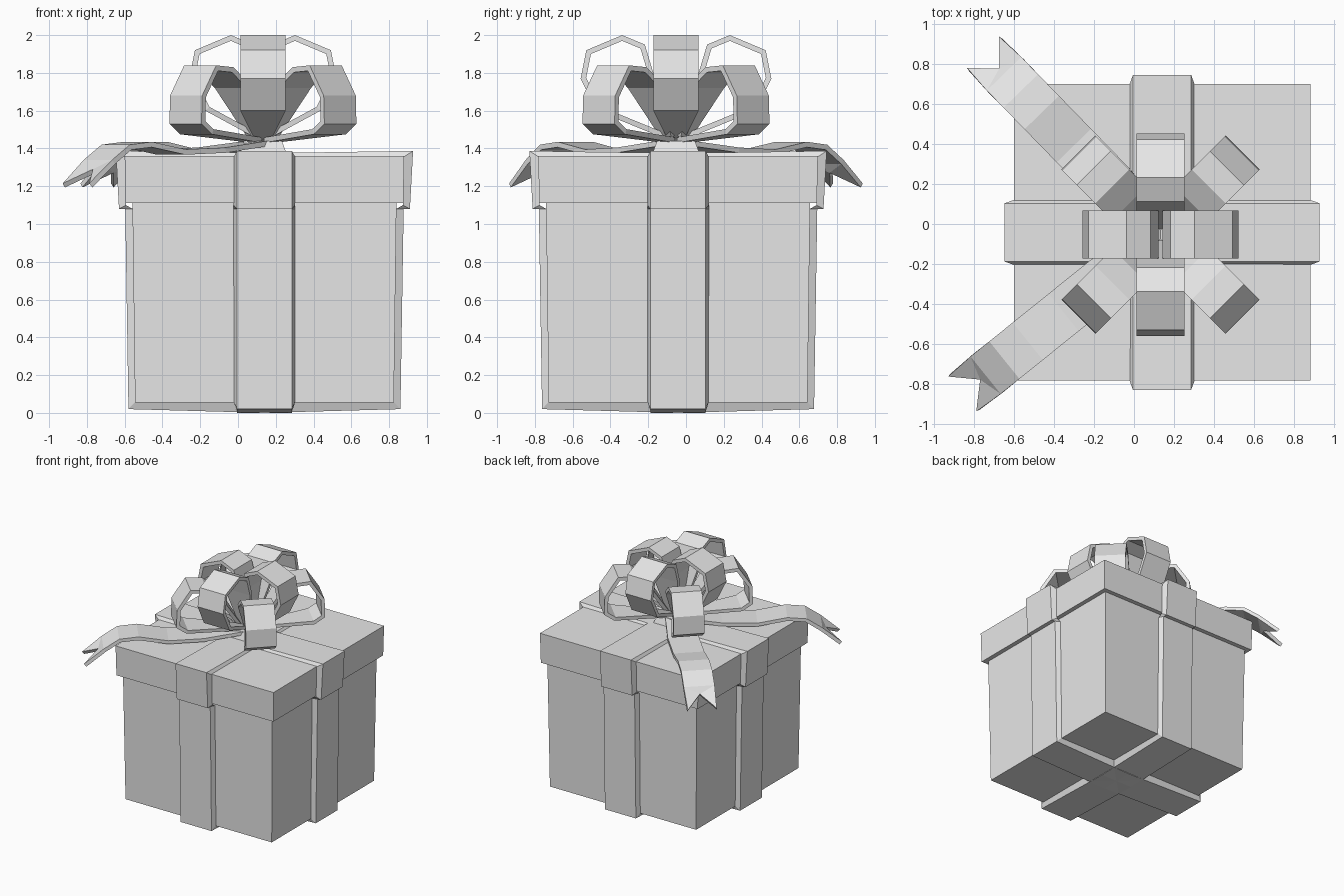
import bpy
import math
from mathutils import Vector

old = bpy.data.objects.get("Cube")
if old:
    bpy.data.objects.remove(old, do_unlink=True)

# One plain material
grey = bpy.data.materials.new("light_grey")
grey.use_nodes = True
grey.diffuse_color = (0.8, 0.8, 0.8, 1)
grey.node_tree.nodes["Principled BSDF"].inputs["Base Color"].default_value = (0.8, 0.8, 0.8, 1)

BOX = Vector((0.14, -0.042, 0))
BOW = Vector((0.132, -0.053, 0))
UP = Vector((0, 0, 1))


def make(name, verts, faces):
    mesh = bpy.data.meshes.new(name)
    mesh.from_pydata(verts, [], faces)
    mesh.materials.append(grey)
    obj = bpy.data.objects.new(name, mesh)
    bpy.context.collection.objects.link(obj)
    return obj


def tapered_box(name, centre, low, high, z0, z1):
    """Square block with different half widths at bottom and top."""
    corners = [(-1, -1), (1, -1), (1, 1), (-1, 1)]
    verts = [centre + Vector((x * h, y * h, z))
             for h, z in ((low, z0), (high, z1)) for x, y in corners]
    sides = [(i, (i + 1) % 4, (i + 1) % 4 + 4, i + 4) for i in range(4)]
    return make(name, verts, [(3, 2, 1, 0), (4, 5, 6, 7)] + sides)


def axes(angle):
    out = Vector((math.cos(angle), math.sin(angle), 0))
    return out, UP.cross(out)


def both_sides(half):
    return half + [(-u, z) for u, z in reversed(half[1:-1])]


def band(name, angle):
    """Raised ribbon with sloping edges, wrapped around box and lid."""
    out, side = axes(angle)
    base = both_sides([(0, 1.355), (0.738, 1.355), (0.733, 1.1),
                       (0.698, 1.08), (0.683, 0.06), (0, 0.06)])
    face = both_sides([(0, 1.375), (0.787, 1.387), (0.77, 1.08),
                       (0.737, 1.08), (0.72, 0.02), (0, 0)])
    rows = [(base, 0.163), (face, 0.145), (face, -0.145), (base, -0.163)]
    verts = [BOX + out * u + side * w + UP * z for ring, w in rows for u, z in ring]
    n = len(base)
    faces = [(r * n + i, r * n + (i + 1) % n, (r + 1) * n + (i + 1) % n, (r + 1) * n + i)
             for r in range(3) for i in range(n)]
    return make(name, verts, faces)


def strip(name, angle, path, notch=None):
    """Thick ribbon along (radius, height, half width); notch forks the end."""
    out, side = axes(angle)
    verts = [BOW + out * r + side * w * s + UP * z for r, z, w in path for s in (1, -1)]
    faces = [(i, i + 1, i + 3, i + 2) for i in range(0, len(verts) - 2, 2)]
    if notch:
        left, right, tip_l, tip_r = faces.pop()[0:2] + (len(verts) - 2, len(verts) - 1)
        verts.append(BOW + out * notch[0] + UP * notch[1])
        mid = len(verts) - 1
        faces += [(left, right, mid), (right, tip_r, mid), (left, mid, tip_l)]
    obj = make(name, verts, faces)
    solid = obj.modifiers.new("thickness", "SOLIDIFY")
    solid.thickness = 0.028
    solid.offset = -1
    solid.use_even_offset = True
    return obj


# Box, lid and the crossing ribbons
tapered_box("box_body", BOX, 0.685, 0.70, 0.055, 1.2)
tapered_box("box_lid", BOX, 0.735, 0.74, 1.11, 1.36)
band("ribbon_side_to_side", 0)
band("ribbon_front_to_back", math.pi / 2)
tapered_box("bow_knot", BOW, 0.13, 0.10, 1.36, 1.44)

# Upper loops of the bow
W = 0.12
upper = [(0.03, 1.47, 0.04), (0.12, 1.8, W), (0.165, 1.95, W), (0.285, 2.0, W),
         (0.475, 1.92, W), (0.505, 1.77, W), (0.42, 1.6, W), (0.03, 1.44, 0.04)]
inset = [(max(r - 0.115, 0.01), z, w) for r, z, w in upper]
for name, turn, path in (("left", 0, inset), ("back", 1, upper),
                         ("right", 2, inset), ("front", 3, upper)):
    strip("upper_loop_" + name, turn * math.pi / 2, path)

# Lower diagonal loops
lower = [(0.05, 1.47, 0.04), (0.22, 1.74, W), (0.34, 1.83, W), (0.47, 1.84, W),
         (0.575, 1.68, W), (0.58, 1.53, W), (0.5, 1.475, W), (0.05, 1.43, 0.04)]
for i, name in enumerate(("back_left", "back_right", "front_right", "front_left")):
    strip("lower_loop_" + name, math.radians(45 + 90 * i), lower)

# Forked tails draped over the lid
tail = [(0.04, 1.44, 0.09), (0.35, 1.405, W), (0.62, 1.395, W), (0.85, 1.435, W),
        (1.0, 1.42, W), (1.12, 1.34, W), (1.27, 1.215, 0.112)]
for name, angle in (("back", 134.2), ("front", 218.8)):
    strip("ribbon_tail_" + name, math.radians(angle), tail, (1.155, 1.29))
